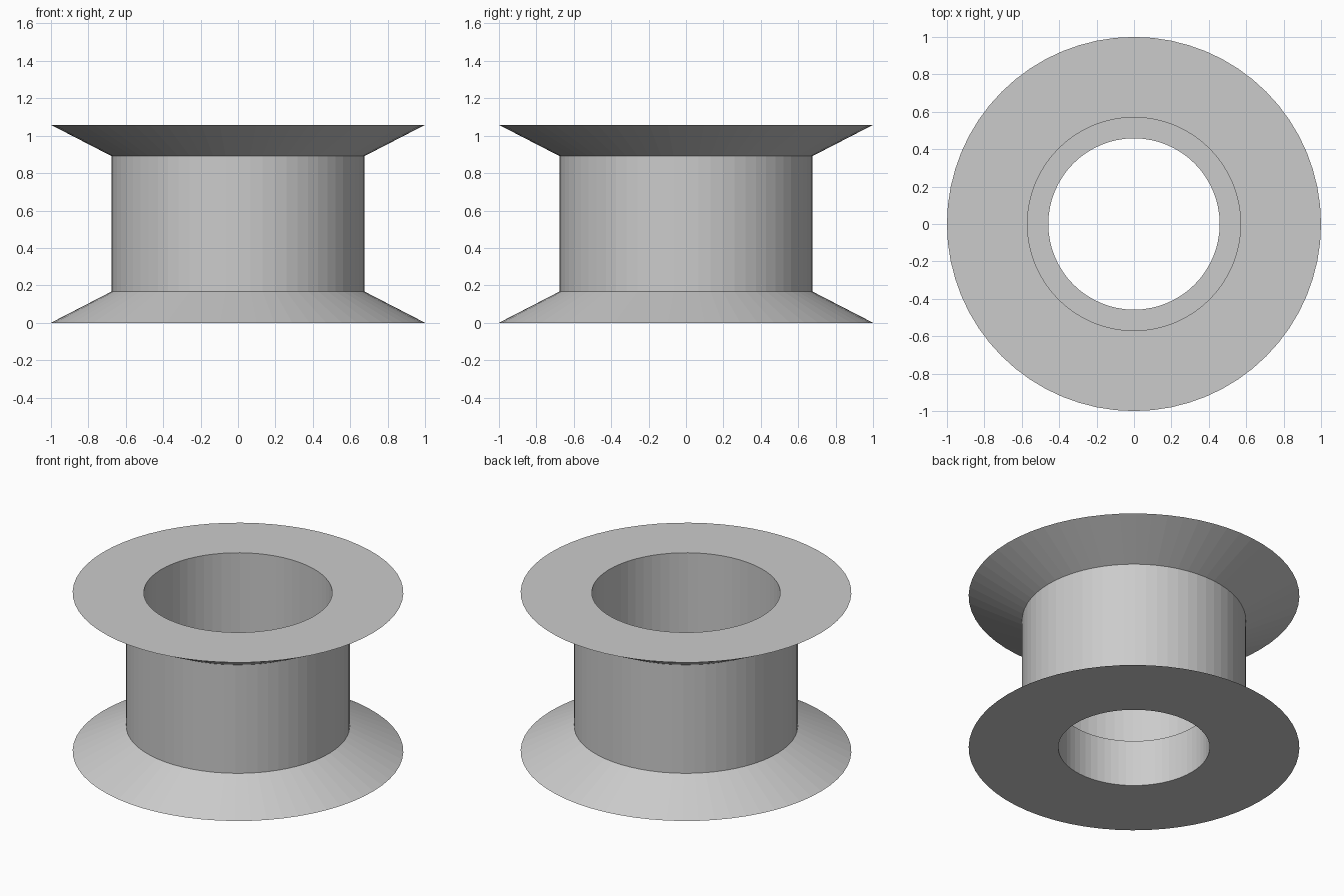
import bpy, bmesh, math

if "Cube" in bpy.data.objects:
    bpy.data.objects.remove(bpy.data.objects["Cube"])

SIDES = 64

# closed profile (radius, height) of the flanged bushing
PROFILE = [
    (1.00, 0.0),      # bottom flange rim
    (0.676, 0.167),   # bottom flange meets barrel
    (0.676, 0.891),   # barrel meets top flange
    (1.00, 1.058),    # top flange rim
    (0.57, 1.058),    # wide upper bore
    (0.57, 0.31),     # ledge inside the bore
    (0.458, 0.31),
    (0.458, 0.0),     # narrow lower bore
]


def lathe(name, profile, sides, material):
    """Spin a closed profile about the z axis."""
    bm = bmesh.new()
    rings = [[bm.verts.new((r * math.cos(2 * math.pi * i / sides),
                            r * math.sin(2 * math.pi * i / sides), z))
              for i in range(sides)] for r, z in profile]
    for k, ring in enumerate(rings):
        nxt = rings[(k + 1) % len(rings)]
        for i in range(sides):
            j = (i + 1) % sides
            bm.faces.new((ring[i], ring[j], nxt[j], nxt[i]))
    bmesh.ops.recalc_face_normals(bm, faces=bm.faces)
    mesh = bpy.data.meshes.new(name)
    bm.to_mesh(mesh)
    bm.free()
    mesh.materials.append(material)
    obj = bpy.data.objects.new(name, mesh)
    bpy.context.collection.objects.link(obj)
    return obj


grey = bpy.data.materials.new("light_grey")
grey.diffuse_color = (0.6, 0.6, 0.6, 1)
grey.use_nodes = True
grey.node_tree.nodes["Principled BSDF"].inputs["Base Color"].default_value = grey.diffuse_color

# spool body with flared flanges and a stepped bore
lathe("spool_body", PROFILE, SIDES, grey)
